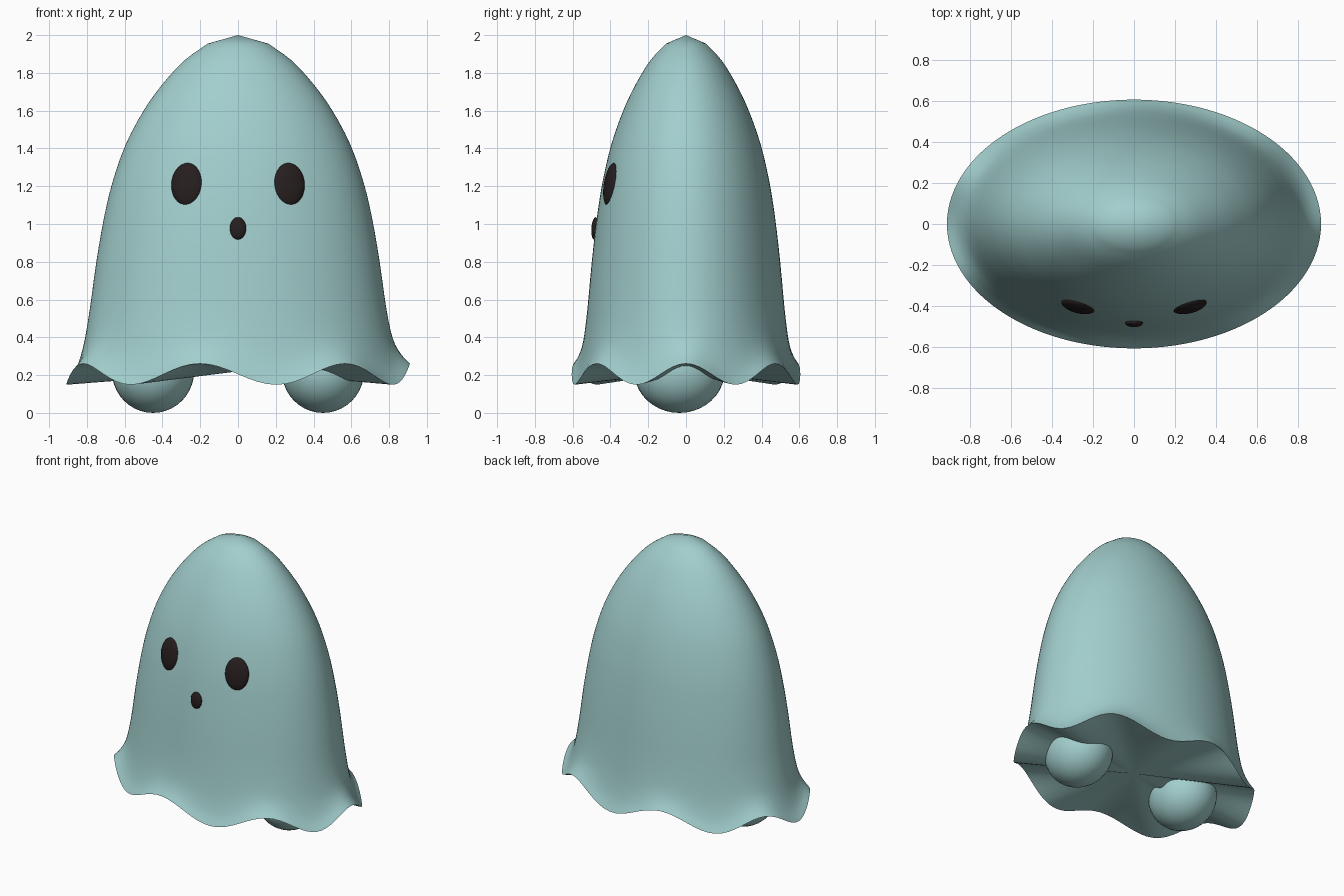
import bpy, bmesh, math
from mathutils import Matrix, Vector, Euler

if "Cube" in bpy.data.objects:
    bpy.data.objects.remove(bpy.data.objects["Cube"])


def material(name, rgb):
    m = bpy.data.materials.new(name)
    m.diffuse_color = (*rgb, 1)
    m.use_nodes = True
    m.node_tree.nodes["Principled BSDF"].inputs["Base Color"].default_value = m.diffuse_color
    return m


TEAL = material("pale teal", (0.36, 0.62, 0.61))
DARK = material("dark brown", (0.020, 0.013, 0.013))


def finish(name, bm, mat, angle=None):
    bmesh.ops.recalc_face_normals(bm, faces=bm.faces[:])
    for f in bm.faces:
        f.smooth = True
    if angle is not None:
        for e in bm.edges:
            if len(e.link_faces) == 2 and e.calc_face_angle() > angle:
                e.smooth = False
    me = bpy.data.meshes.new(name)
    bm.to_mesh(me)
    bm.free()
    me.materials.append(mat)
    ob = bpy.data.objects.new(name, me)
    bpy.context.collection.objects.link(ob)
    return ob


def ellipsoid(name, mat, centre, radii, tilt=(0, 0, 0), segments=40):
    bm = bmesh.new()
    bmesh.ops.create_uvsphere(bm, u_segments=segments, v_segments=segments // 2, radius=1)
    m = (Matrix.Translation(centre) @ Euler(tilt).to_matrix().to_4x4()
         @ Matrix.Diagonal((*radii, 1)))
    bmesh.ops.transform(bm, matrix=m, verts=bm.verts[:])
    return finish(name, bm, mat)


def smooth_path(pts, steps):
    """Catmull-Rom interpolation through the points."""
    pts = [Vector(p) for p in pts]
    ext = [2 * pts[0] - pts[1]] + pts + [2 * pts[-1] - pts[-2]]
    out = []
    for a, b, c, d in zip(ext, ext[1:], ext[2:], ext[3:]):
        for i in range(steps):
            t = i / steps
            out.append(0.5 * (2 * b + (c - a) * t + (2 * a - 5 * b + 4 * c - d) * t * t
                              + (3 * b - a - 3 * c + d) * t ** 3))
    return out + [pts[-1]]


# Sheet: elliptical lathe, profile is (half width, height, share of hem wave)
PROFILE = [(0.91, 0.205, 1.0), (0.862, 0.268, 0.8), (0.82, 0.37, 0.4),
           (0.785, 0.55, 0.06), (0.75, 0.80, 0), (0.71, 1.03, 0),
           (0.665, 1.22, 0), (0.595, 1.42, 0), (0.50, 1.60, 0),
           (0.40, 1.74, 0), (0.285, 1.865, 0), (0.16, 1.955, 0)]
SEGMENTS, FOLDS, DEPTH, WAVE = 112, 7, 0.665, 0.056

bm = bmesh.new()
rings = []
for r, z, w in smooth_path(PROFILE, 3):
    ring = []
    for i in range(SEGMENTS):
        a = 2 * math.pi * i / SEGMENTS
        ring.append(bm.verts.new((r * math.cos(a), r * DEPTH * math.sin(a),
                                  z + max(w, 0) * WAVE * math.cos(FOLDS * a))))
    rings.append(ring)
top = bm.verts.new((0, 0, 2.0))
under = bm.verts.new((0, 0, 0.22))
for i in range(SEGMENTS):
    j = (i + 1) % SEGMENTS
    for lo, hi in zip(rings, rings[1:]):
        bm.faces.new((lo[i], lo[j], hi[j], hi[i]))
    bm.faces.new((rings[-1][i], rings[-1][j], top))
    bm.faces.new((rings[0][j], rings[0][i], under))
finish("sheet_body", bm, TEAL, math.radians(35))

# Feet and eyes, mirrored left and right
for side, s in (("left", -1), ("right", 1)):
    ellipsoid(side + "_foot", TEAL, (s * 0.45, -0.035, 0.222), (0.218, 0.24, 0.222))
    ellipsoid(side + "_eye", DARK, (s * 0.271, -0.398, 1.21), (0.084, 0.032, 0.114),
              (math.radians(-9), 0, s * math.radians(14)))

# Mouth
ellipsoid("mouth", DARK, (0, -0.482, 0.977), (0.043, 0.019, 0.059), (math.radians(-4), 0, 0))
